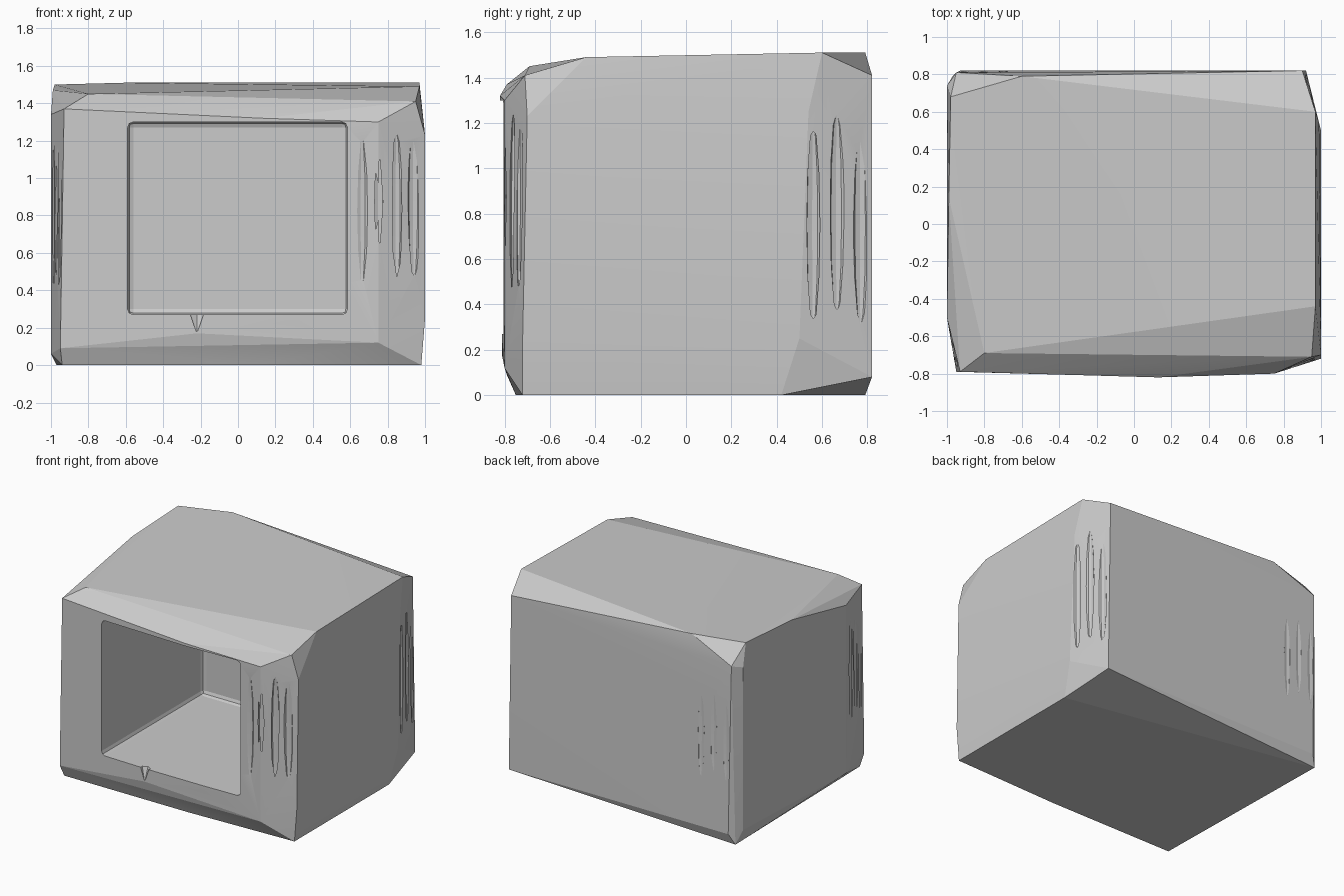
import bpy, bmesh
from mathutils import Matrix, Vector

cube = bpy.data.objects.get("Cube")
if cube:
    bpy.data.objects.remove(cube, do_unlink=True)

grey = bpy.data.materials.new("stone grey")
grey.use_nodes = True
grey.diffuse_color = (0.6, 0.6, 0.6, 1)
grey.node_tree.nodes["Principled BSDF"].inputs["Base Color"].default_value = (0.6, 0.6, 0.6, 1)


def make_object(name, bm):
    mesh = bpy.data.meshes.new(name)
    bmesh.ops.recalc_face_normals(bm, faces=bm.faces[:])
    bm.to_mesh(mesh)
    bm.free()
    obj = bpy.data.objects.new(name, mesh)
    bpy.context.collection.objects.link(obj)
    return obj


# Roughly hewn outer block: facet corners wrapped by a hull
top = [(-0.8, -0.69, 1.45), (0.97, -0.44, 1.49), (0.97, 0.6, 1.51), (-0.6, 0.79, 1.51),
       (-0.98, 0.68, 1.5), (-0.99, 0.14, 1.47)]
shoulder = [(0.13, -0.82, 1.32), (0.95, -0.71, 1.41), (0.75, -0.8, 1.3), (-0.93, -0.79, 1.37),
            (0.9, 0.82, 1.41), (1, -0.7, 1.23), (0.99, 0.54, 1.25), (-1, 0.74, 1.34),
            (-0.95, 0.81, 1.36), (-1, -0.5, 1.34)]
skirt = [(-0.95, -0.79, 0.09), (-0.22, -0.81, 0.17), (0.25, -0.81, 0.23), (0.75, -0.8, 0.12),
         (1, -0.72, 0.25), (1, 0.5, 0.25), (0.92, 0.82, 0.08), (-1, 0.74, 0.1),
         (-0.93, 0.82, 0.08), (-1, -0.5, 0.06)]
base = [(-0.94, -0.75, 0), (0.1, -0.75, 0), (0.98, -0.72, 0), (0.98, 0.42, 0), (-0.97, 0.79, 0)]
bm = bmesh.new()
for p in top + shoulder + skirt + base:
    bm.verts.new(p)
hull = bmesh.ops.convex_hull(bm, input=bm.verts[:])
unused = {v for v in hull["geom_interior"] + hull["geom_unused"] if isinstance(v, bmesh.types.BMVert)}
bmesh.ops.delete(bm, geom=list(unused), context="VERTS")
block = make_object("hollow_block", bm)
block.data.materials.append(grey)

# Cavity with softly rounded edges, open at the front
bm = bmesh.new()
low, high = Vector((-0.59, -1.2, 0.27)), Vector((0.585, 0.42, 1.3))
bmesh.ops.create_cube(bm, size=1, matrix=Matrix.Translation((low + high) / 2)
                      @ Matrix.Diagonal((*(high - low), 1)))
bmesh.ops.bevel(bm, geom=bm.edges[:], offset=0.03, segments=2, profile=0.5, affect="EDGES")
cavity = make_object("cavity_cutter", bm)

# Shallow upright flutes at the corners, and a chip below the opening
bm = bmesh.new()


def flutes(start, end, count, bottom, height):
    a, b = Vector(start), Vector(end)
    turn = Matrix.Rotation((b - a).to_2d().angle_signed(Vector((1, 0))), 4, "Z")
    for i in range(count):
        p = a.lerp(b, i / (count - 1))
        z = bottom + height / 2 + 0.05 * (i % 2)
        bmesh.ops.create_uvsphere(
            bm, u_segments=8, v_segments=6, radius=1,
            matrix=Matrix.Translation((p.x, p.y, z)) @ turn
            @ Matrix.Diagonal((0.034, 0.016, height / 2, 1)))


flutes((0.66, -0.81), (0.94, -0.735), 4, 0.4, 0.85)
flutes((-0.99, -0.58), (-0.96, -0.74), 3, 0.4, 0.85)
flutes((0.98, 0.56), (0.93, 0.77), 3, 0.3, 0.9)
flutes((-0.91, 0.825), (-0.7, 0.825), 3, 0.42, 0.8)
bmesh.ops.create_cone(bm, cap_ends=True, segments=6, radius1=0.005, radius2=0.04, depth=0.09,
                      matrix=Matrix.Translation((-0.22, -0.81, 0.225)))
flute_cutter = make_object("flute_cutter", bm)

# Cut the block, then drop the cutters
for cutter in (cavity, flute_cutter):
    cutter.hide_render = True
    mod = block.modifiers.new(cutter.name, "BOOLEAN")
    mod.operation, mod.solver, mod.object = "DIFFERENCE", "EXACT", cutter
bpy.context.view_layer.update()
graph = bpy.context.evaluated_depsgraph_get()
result = bpy.data.meshes.new_from_object(block.evaluated_get(graph))
block.modifiers.clear()
block.data = result
result.materials.clear()
result.materials.append(grey)
for face in result.polygons:
    face.material_index = 0
for cutter in (cavity, flute_cutter):
    bpy.data.objects.remove(cutter, do_unlink=True)
bpy.ops.object.select_all(action="DESELECT")
block.select_set(True)
bpy.context.view_layer.objects.active = block
bpy.ops.object.shade_smooth_by_angle(angle=0.15)
